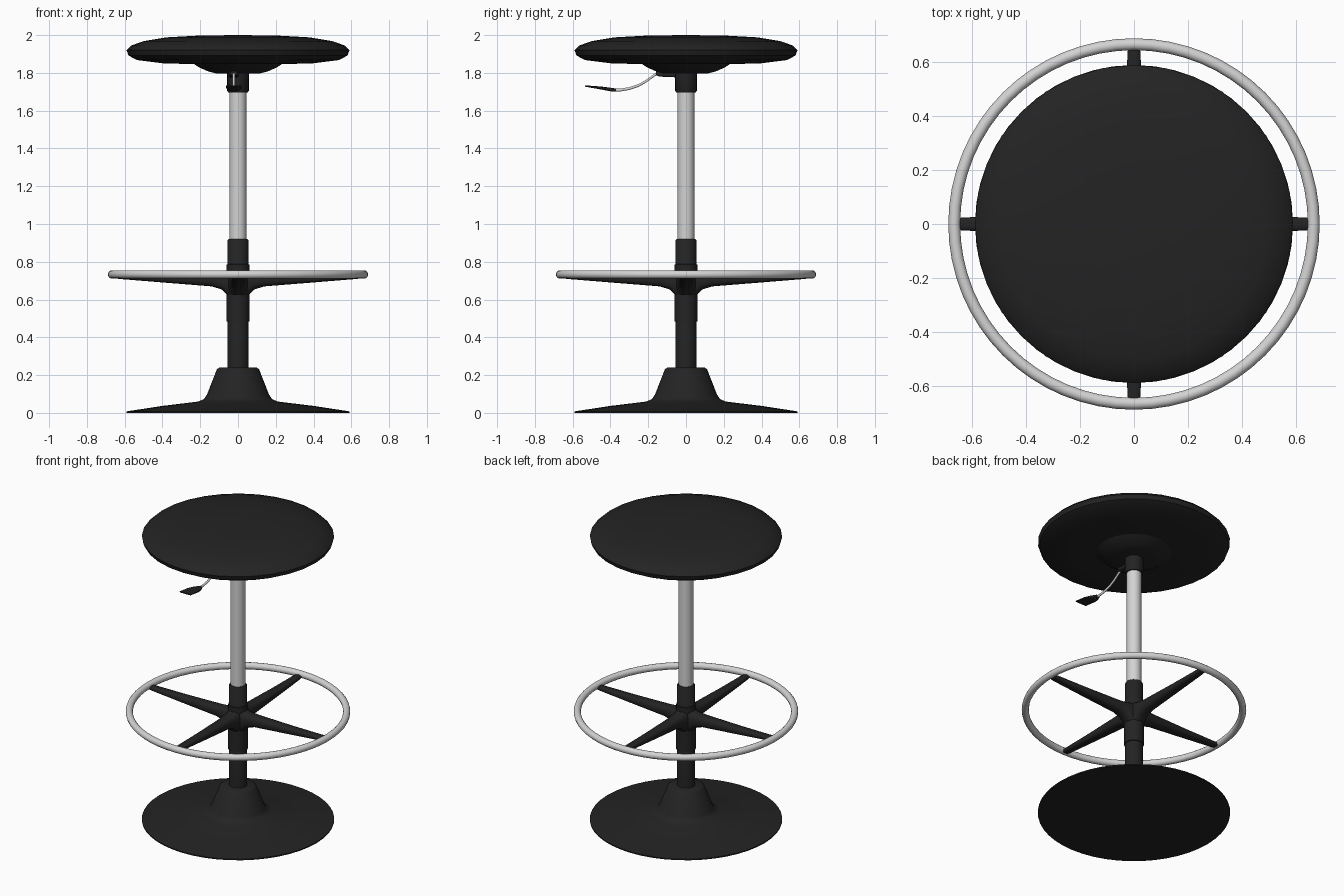
import bpy, bmesh
from math import pi, sin, cos, copysign
from mathutils import Matrix

cube = bpy.data.objects.get("Cube")
if cube:
    bpy.data.objects.remove(cube, do_unlink=True)


def material(name, value):
    mat = bpy.data.materials.new(name)
    mat.use_nodes = True
    colour = (value, value, value, 1)
    mat.diffuse_color = colour
    mat.node_tree.nodes["Principled BSDF"].inputs["Base Color"].default_value = colour
    return mat


BLACK = material("black plastic", 0.017)
SILVER = material("brushed silver", 0.65)


def finish(name, bm, mat, angle=40):
    bmesh.ops.remove_doubles(bm, verts=bm.verts, dist=1e-5)
    bmesh.ops.recalc_face_normals(bm, faces=bm.faces)
    mesh = bpy.data.meshes.new(name)
    bm.to_mesh(mesh)
    bm.free()
    mesh.materials.append(mat)
    obj = bpy.data.objects.new(name, mesh)
    bpy.context.collection.objects.link(obj)
    bpy.ops.object.select_all(action='DESELECT')
    obj.select_set(True)
    bpy.context.view_layer.objects.active = obj
    bpy.ops.object.shade_smooth_by_angle(angle=angle * pi / 180)
    return obj


def lathe(name, profile, mat, sides=32, closed=False):
    """Spin a (radius, height) profile around the z axis."""
    bm = bmesh.new()
    verts = [bm.verts.new((r, 0, z)) for r, z in profile]
    edges = [bm.edges.new(pair) for pair in zip(verts, verts[1:])]
    if closed:
        edges.append(bm.edges.new((verts[-1], verts[0])))
    bmesh.ops.spin(bm, geom=verts + edges, cent=(0, 0, 0), axis=(0, 0, 1),
                   angle=2 * pi, steps=sides, use_merge=True)
    return finish(name, bm, mat)


def loft(name, sections, mat, turn, side=0, power=1.0, sides=12):
    """Skin (distance, half width, bottom, top) sections, turned around z."""
    bm = bmesh.new()
    rings = []
    for d, w, low, high in sections:
        ring = []
        for i in range(sides):
            a = 2 * pi * (i + 0.5) / sides
            c = copysign(abs(cos(a)) ** power, cos(a))
            s = copysign(abs(sin(a)) ** power, sin(a))
            ring.append(bm.verts.new((d, side + w * c,
                                      (low + high) / 2 + (high - low) / 2 * s)))
        rings.append(ring)
    for a, b in zip(rings, rings[1:]):
        for i in range(sides):
            j = (i + 1) % sides
            bm.faces.new((a[i], a[j], b[j], b[i]))
    bm.faces.new(rings[0])
    bm.faces.new(rings[-1])
    bm.transform(Matrix.Rotation(turn, 4, 'Z'))
    return finish(name, bm, mat, 50)


# Padded seat and the mounting dish below it
lathe("seat", [(0, 2), (0.2, 1.998), (0.38, 1.988), (0.5, 1.968), (0.565, 1.945),
               (0.59, 1.92), (0.58, 1.892), (0.535, 1.868), (0.4, 1.851),
               (0.2, 1.845), (0, 1.845)], BLACK)
lathe("seat_mount", [(0, 1.86), (0.245, 1.855), (0.21, 1.832), (0.165, 1.81),
                     (0.12, 1.798), (0, 1.796)], BLACK)
lathe("seat_socket", [(0, 1.81), (0.057, 1.81), (0.057, 1.705), (0.052, 1.697),
                      (0, 1.697)], BLACK, 24)

# Gas lift column, outer sleeve and footrest hub
lathe("column", [(0, 1.75), (0.045, 1.75), (0.045, 0.88), (0, 0.88)], SILVER, 24)
lathe("sleeve", [(0, 0.92), (0.05, 0.92), (0.056, 0.912), (0.056, 0.22),
                 (0, 0.22)], BLACK, 24)
lathe("footrest_hub", [(0.05, 0.79), (0.06, 0.785), (0.061, 0.68),
                       (0.061, 0.485), (0.05, 0.48)], BLACK, 24)

# Flared base
lathe("base", [(0, 0), (0.59, 0), (0.59, 0.008), (0.4, 0.037), (0.21, 0.06),
               (0.182, 0.072), (0.165, 0.095), (0.112, 0.23), (0.1, 0.24),
               (0, 0.24)], BLACK, 48)

# Footrest ring with a round section
section = [(0.667 + 0.022 * cos(k * pi / 6), 0.733 + 0.022 * sin(k * pi / 6))
           for k in range(12)]
lathe("footrest_ring", section, SILVER, 64, closed=True)

# Four tapering spokes
for n, place in enumerate(("left", "back", "right", "front")):
    loft("footrest_spoke_" + place,
         [(0.03, 0.052, 0.6, 0.765), (0.06, 0.05, 0.625, 0.755),
          (0.085, 0.045, 0.652, 0.747), (0.14, 0.04, 0.669, 0.742),
          (0.4, 0.032, 0.69, 0.737), (0.63, 0.025, 0.709, 0.737),
          (0.66, 0.022, 0.714, 0.735)], BLACK, n * pi / 2, power=0.7)

# Height lever: housing, bent rod and flat paddle, reaching to the front
loft("lever_housing", [(0.03, 0.03, 1.775, 1.815), (0.14, 0.025, 1.78, 1.815),
                       (0.16, 0.018, 1.788, 1.81)], BLACK, -pi / 2, -0.022, 0.5)
path = [(0.13, 1.806), (0.17, 1.786), (0.21, 1.757), (0.25, 1.734),
        (0.3, 1.717), (0.35, 1.709), (0.4, 1.71)]
loft("lever_rod", [(d, 0.007, z - 0.008, z + 0.008) for d, z in path],
     SILVER, -pi / 2, -0.022, sides=8)
loft("lever_paddle", [(0.37, 0.013, 1.7, 1.717), (0.41, 0.03, 1.704, 1.723),
                      (0.45, 0.04, 1.712, 1.728), (0.535, 0.043, 1.727, 1.734)],
     BLACK, -pi / 2, -0.022, 0.5)
